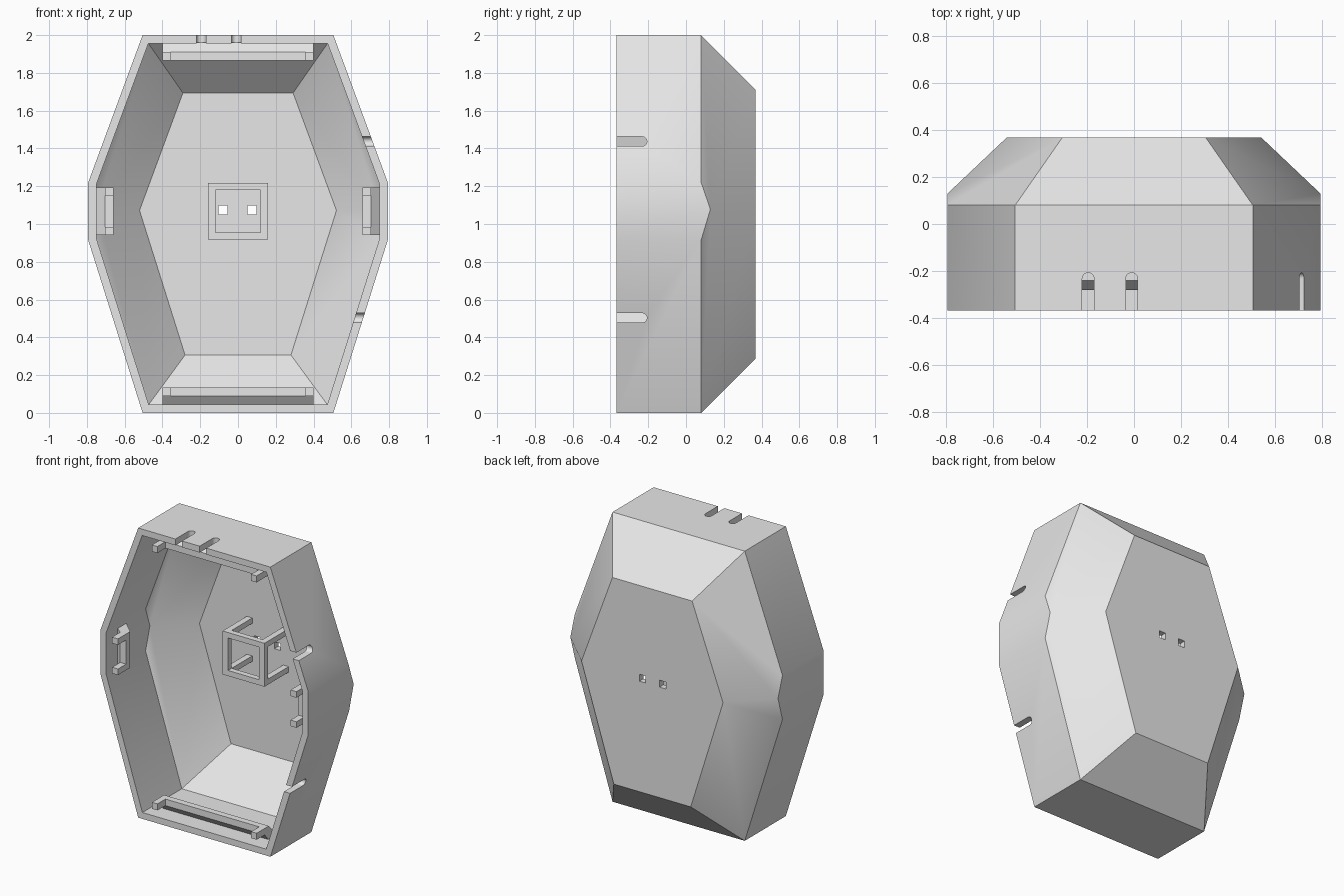
import bpy, bmesh, math
from mathutils import Vector as V

if "Cube" in bpy.data.objects:
    bpy.data.objects.remove(bpy.data.objects["Cube"])

grey = bpy.data.materials.new("plain_grey")
grey.use_nodes = True
colour = (0.8, 0.8, 0.8, 1)
grey.diffuse_color = colour
grey.node_tree.nodes["Principled BSDF"].inputs["Base Color"].default_value = colour

FRONT, BACK, EDGE = -0.368, 0.368, 0.08   # depth of rim, rear face and taper start
WALL = 0.044
MID = 1.068                               # height of the widest point


def finish(name, bm):
    bmesh.ops.recalc_face_normals(bm, faces=bm.faces)
    mesh = bpy.data.meshes.new(name)
    bm.to_mesh(mesh)
    bm.free()
    mesh.materials.append(grey)
    obj = bpy.data.objects.new(name, mesh)
    bpy.context.collection.objects.link(obj)
    return obj


def prism(name, points, sweep):
    bm = bmesh.new()
    face = bm.faces.new([bm.verts.new(p) for p in points])
    new = bmesh.ops.extrude_face_region(bm, geom=[face])["geom"]
    bmesh.ops.translate(bm, vec=sweep, verts=[g for g in new if isinstance(g, bmesh.types.BMVert)])
    return finish(name, bm)


def box(name, lo, hi):
    (x, y, z), (X, Y, Z) = lo, hi
    return prism(name, [(x, y, z), (X, y, z), (X, Y, z), (x, Y, z)], (0, 0, Z - z))


def faceted_body(name, inset, front):
    """Carve a block with the body's planes, each moved inwards by inset."""
    back = V((0, 1, 0))
    walls = [(V((0, 0, 1)), V((0, EDGE, 2))), (V((0, 0, -1)), V((0, EDGE, 0)))]
    planes = [(back, V((0, BACK, 0)))]
    for s in (-1, 1):
        planes.append((V((s, 0, 0)), V((s * 0.793, 0, 0))))
        walls.append((V((s * 0.78, 0, 0.288)).normalized(), V((s * 0.505, EDGE, 2))))
        walls.append((V((s * 0.915, 0, -0.288)).normalized(), V((s * 0.505, EDGE, 0))))
    for n, p in walls:
        planes += [(n, p), ((n + back).normalized(), p)]
    bm = bmesh.new()
    bmesh.ops.create_cube(bm, size=4)
    bmesh.ops.translate(bm, vec=(0, 2 + front, 1), verts=bm.verts)
    for n, p in planes:
        cut = bmesh.ops.bisect_plane(bm, geom=bm.verts[:] + bm.edges[:] + bm.faces[:],
                                     plane_co=p - n * inset, plane_no=n, clear_outer=True)
        rim = [e for e in cut["geom_cut"] if isinstance(e, bmesh.types.BMEdge)]
        bmesh.ops.holes_fill(bm, edges=rim, sides=0)
    return finish(name, bm)


def slot_outline(place):
    """Open-ended slot with a round inner end."""
    r, end = 0.025, -0.207
    pts = [(-r, FRONT - 0.1), (r, FRONT - 0.1)]
    for i in range(13):
        a = math.pi * i / 12
        pts.append((r * math.cos(a), end - r + r * math.sin(a)))
    return [place(w, y) for w, y in pts]


# Hollow body
shell = faceted_body("case_shell", 0, FRONT)
cutters = [faceted_body("cavity_cutter", WALL, FRONT - 0.2)]

# Cable slots in the top and left walls
for x in (-0.195, -0.01):
    cutters.append(prism("top_slot_cutter", slot_outline(lambda w, y: (x + w, y, 1.9)), (0, 0, 0.2)))
for z in (1.437, 0.503):
    cutters.append(prism("side_slot_cutter", slot_outline(lambda w, y: (0.55, y, z + w)), (0.4, 0, 0)))

# Square holes through the rear face
for x in (-0.08, 0.075):
    cutters.append(box("rear_hole_cutter", (x - 0.024, 0.2, 1.051), (x + 0.024, 0.5, 1.099)))

bpy.context.view_layer.objects.active = shell
for cutter in cutters:
    cutter.hide_render = True
    mod = shell.modifiers.new("cut", "BOOLEAN")
    mod.operation, mod.solver, mod.object = "DIFFERENCE", "EXACT", cutter
    bpy.ops.object.modifier_apply(modifier=mod.name)
for cutter in cutters:
    bpy.data.objects.remove(cutter)

bpy.ops.object.select_all(action="DESELECT")
shell.select_set(True)
bpy.ops.object.shade_smooth_by_angle(angle=math.radians(30))


# Lid catches: an undercut bar with two arms reaching the rim
def catch(name, origin, inward, along, half):
    at = lambda a, d, y: origin + along * a + inward * d + V((0, y, 0))
    bar = [(-0.004, -0.24), (0.045, -0.28), (0.09, -0.28), (0.09, -0.235), (-0.004, -0.145)]
    prism(name + "_bar", [at(-half, d, y) for d, y in bar], along * 2 * half)
    for a in (-half, half - 0.042):
        arm = [(0.045, FRONT), (0.09, FRONT), (0.09, -0.27), (0.045, -0.27)]
        prism(name + "_arm", [at(a, d, y) for d, y in arm], along * 0.042)


X, Z = V((1, 0, 0)), V((0, 0, 1))
catch("top_catch", Z * (2 - WALL), -Z, X, 0.4)
catch("bottom_catch", Z * WALL, Z, X, 0.4)
for side, s in (("left", 1), ("right", -1)):
    catch(side + "_catch", V((s * (0.793 - WALL), 0, MID)), X * -s, Z, 0.125)

# Inner holder: square front frame on four corner posts
outer_w, inner_w, front_y, frame_y = 0.16, 0.118, 0.06, 0.1
for s in (-1, 1):
    lo, hi = sorted((s * outer_w, s * inner_w))
    box("holder_upright", (lo, front_y, MID - 0.15), (hi, frame_y, MID + 0.15))
    zlo, zhi = sorted((s * 0.15, s * 0.112))
    box("holder_rail", (-inner_w, front_y, MID + zlo), (inner_w, frame_y, MID + zhi))
    for t in (-1, 1):
        zlo, zhi = sorted((t * 0.15, t * 0.112))
        box("holder_post", (lo, frame_y, MID + zlo), (hi, BACK - WALL + 0.01, MID + zhi))
